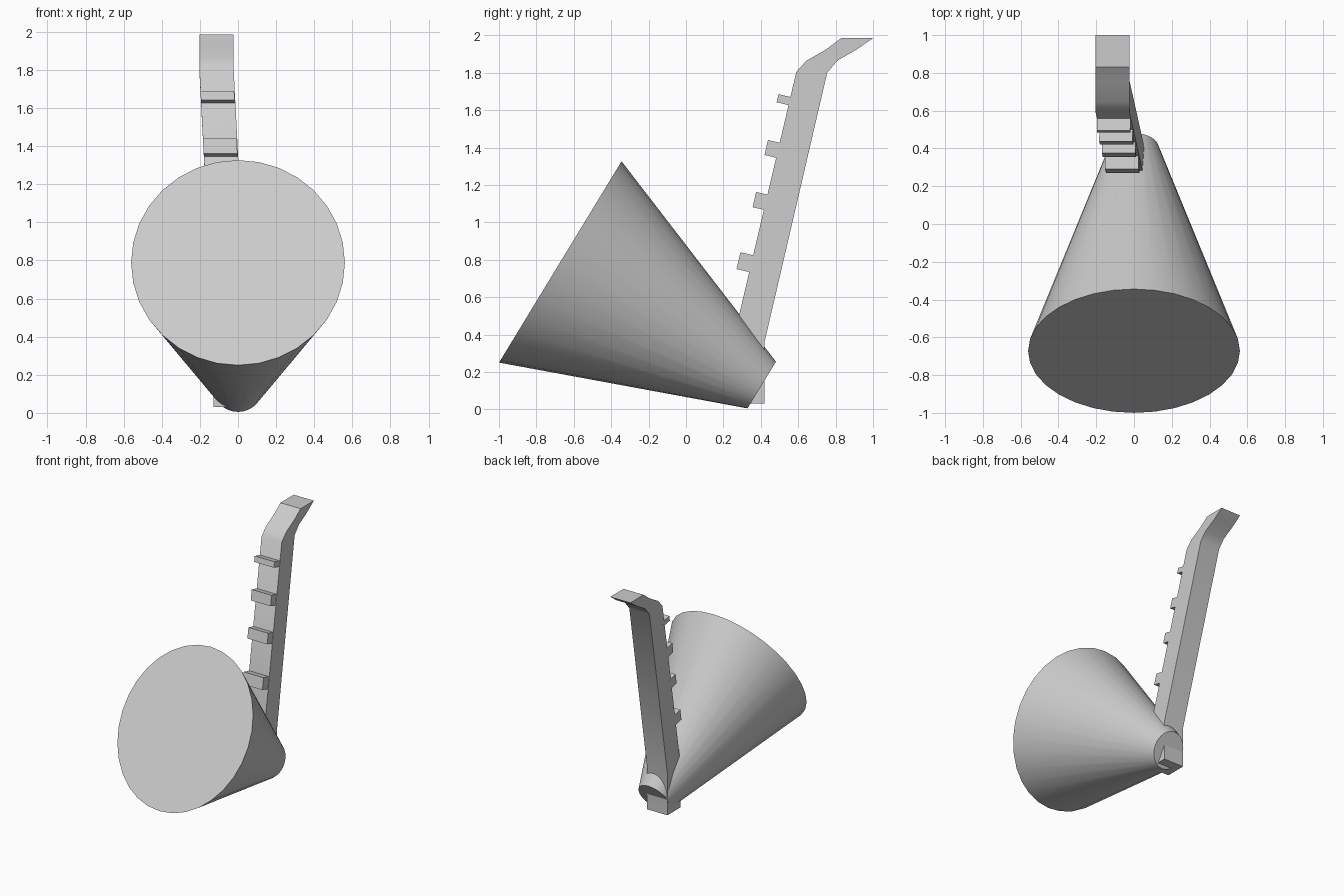
import bpy, bmesh, math
from mathutils import Vector

cube = bpy.data.objects.get("Cube")
if cube:
    bpy.data.objects.remove(cube, do_unlink=True)

grey = bpy.data.materials.new("light_grey")
grey.use_nodes = True
COLOUR = (0.6, 0.6, 0.6, 1)
grey.diffuse_color = COLOUR
grey.node_tree.nodes["Principled BSDF"].inputs["Base Color"].default_value = COLOUR


def loft(name, rings):
    """Join rings of points with quads and cap both ends."""
    bm = bmesh.new()
    loops = [[bm.verts.new(p) for p in ring] for ring in rings]
    n = len(loops[0])
    for a, b in zip(loops, loops[1:]):
        for i in range(n):
            j = (i + 1) % n
            bm.faces.new((a[i], a[j], b[j], b[i]))
    bm.faces.new(loops[0])
    bm.faces.new(loops[-1])
    bmesh.ops.recalc_face_normals(bm, faces=bm.faces)
    mesh = bpy.data.meshes.new(name)
    bm.to_mesh(mesh)
    bm.free()
    mesh.materials.append(grey)
    obj = bpy.data.objects.new(name, mesh)
    bpy.context.collection.objects.link(obj)
    bpy.ops.object.select_all(action='DESELECT')
    obj.select_set(True)
    bpy.context.view_layer.objects.active = obj
    bpy.ops.object.shade_smooth_by_angle(angle=math.radians(30))
    return obj


# Tilted cone body: each end is an ellipse, narrower across x
def end_ring(y, z, radius, sides=32):
    up = Vector((0, 0.52, 0.854))
    ring = []
    for i in range(sides):
        a = 2 * math.pi * i / sides
        ring.append(Vector((0.89 * radius * math.sin(a), y, z)) + up * radius * math.cos(a))
    return ring


loft("cone_body", [end_ring(-0.672, 0.788, 0.63), end_ring(0.405, 0.13, 0.146)])


# The neck leans sideways between its foot and its head
def lean(z):
    return -0.203 + 0.052 * (1.8 - min(max(z, 0.36), 1.8))


def section(front, back, width=0.18):
    ring = []
    for (y, z), side in ((front, 0), (front, 1), (back, 1), (back, 0)):
        ring.append((lean(z) + side * width, y, z))
    return ring


# Neck: pairs of front and back (y, z) points from foot to head
neck = [((0.25, 0.03), (0.42, 0.03)),
        ((0.25, 0.36), (0.42, 0.36)),
        ((0.59, 1.805), (0.755, 1.80)),
        ((0.645, 1.865), (0.81, 1.865)),
        ((0.75, 1.925), (0.915, 1.925)),
        ((0.83, 1.985), (1.0, 1.985))]
loft("neck", [section(f, b) for f, b in neck])

# Ridges on the front of the neck: lower and upper outer corners
ridges = [((0.270, 0.750), (0.291, 0.840)),
          ((0.356, 1.081), (0.375, 1.162)),
          ((0.420, 1.360), (0.438, 1.440)),
          ((0.484, 1.642), (0.495, 1.685))]
for i, (low, high) in enumerate(ridges, 1):
    rings = []
    for y, z in (low, high):
        rings.append(section((y, z), (y + 0.085, z - 0.02), 0.177))
    loft(f"ridge_{i}", rings)
